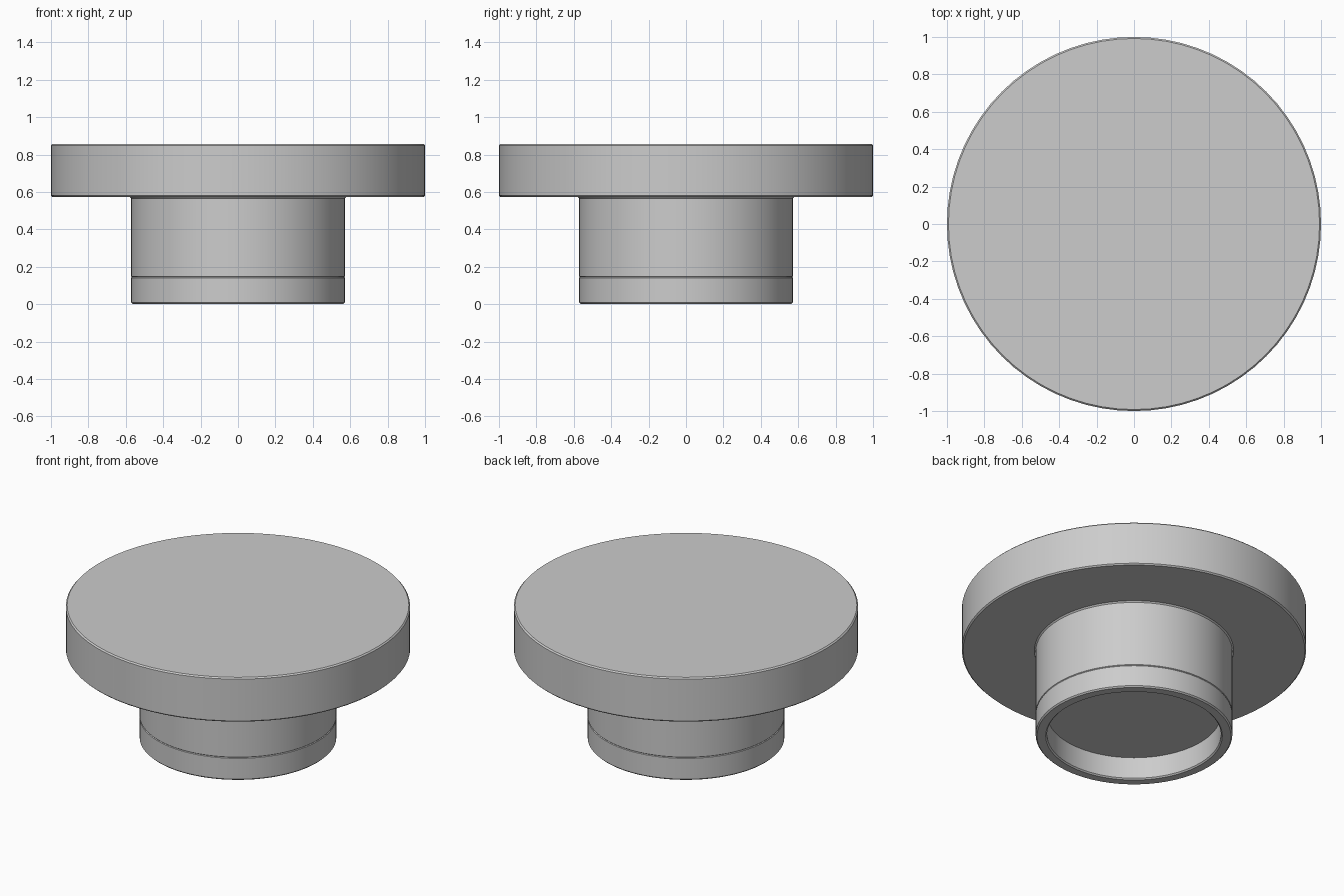
import bpy
import bmesh
import math

SEGMENTS = 72
EDGE = 0.008  # small edge chamfer

if "Cube" in bpy.data.objects:
    bpy.data.objects.remove(bpy.data.objects["Cube"], do_unlink=True)

# Single plain material
grey = bpy.data.materials.new("light_grey")
grey.use_nodes = True
colour = (0.604, 0.604, 0.604, 1.0)
grey.diffuse_color = colour
grey.node_tree.nodes["Principled BSDF"].inputs["Base Color"].default_value = colour


def lathe(name, profile, closed=False):
    """Spin a (radius, height) profile about the vertical axis."""
    bm = bmesh.new()
    verts = [bm.verts.new((r, 0, z)) for r, z in profile]
    edges = [bm.edges.new(pair) for pair in zip(verts, verts[1:])]
    if closed:
        edges.append(bm.edges.new((verts[-1], verts[0])))
    bmesh.ops.spin(bm, geom=verts + edges, cent=(0, 0, 0), axis=(0, 0, 1),
                   angle=math.tau, steps=SEGMENTS)
    bmesh.ops.remove_doubles(bm, verts=bm.verts, dist=0.0001)
    bmesh.ops.recalc_face_normals(bm, faces=bm.faces)
    mesh = bpy.data.meshes.new(name)
    bm.to_mesh(mesh)
    bm.free()
    mesh.materials.append(grey)
    obj = bpy.data.objects.new(name, mesh)
    bpy.context.collection.objects.link(obj)
    bpy.ops.object.select_all(action="DESELECT")
    obj.select_set(True)
    bpy.context.view_layer.objects.active = obj
    bpy.ops.object.shade_smooth_by_angle(angle=math.radians(30))
    return obj


# Heights and radii of the stacked parts
rim_top, disc_base, disc_top = 0.145, 0.573, 0.857
disc_r, stem_r, recess_r = 1.0, 0.571, 0.505

# Wide top disc with chamfered edges
lathe("top_disc", [
    (0, disc_base), (disc_r - EDGE, disc_base), (disc_r, disc_base + EDGE),
    (disc_r, disc_top - EDGE), (disc_r - EDGE, disc_top), (0, disc_top)])

# Solid stem, flaring slightly where it meets the disc
lathe("stem", [
    (0, rim_top), (stem_r - EDGE / 2, rim_top), (stem_r, rim_top + EDGE / 2),
    (stem_r, disc_base - EDGE), (stem_r + EDGE, disc_base), (0, disc_base)])

# Hollow bottom rim around the recess
lathe("bottom_rim", [
    (recess_r, rim_top), (recess_r, EDGE), (recess_r + EDGE, 0),
    (stem_r - EDGE, 0), (stem_r, EDGE), (stem_r, rim_top - EDGE / 2),
    (stem_r - EDGE / 2, rim_top)], closed=True)
